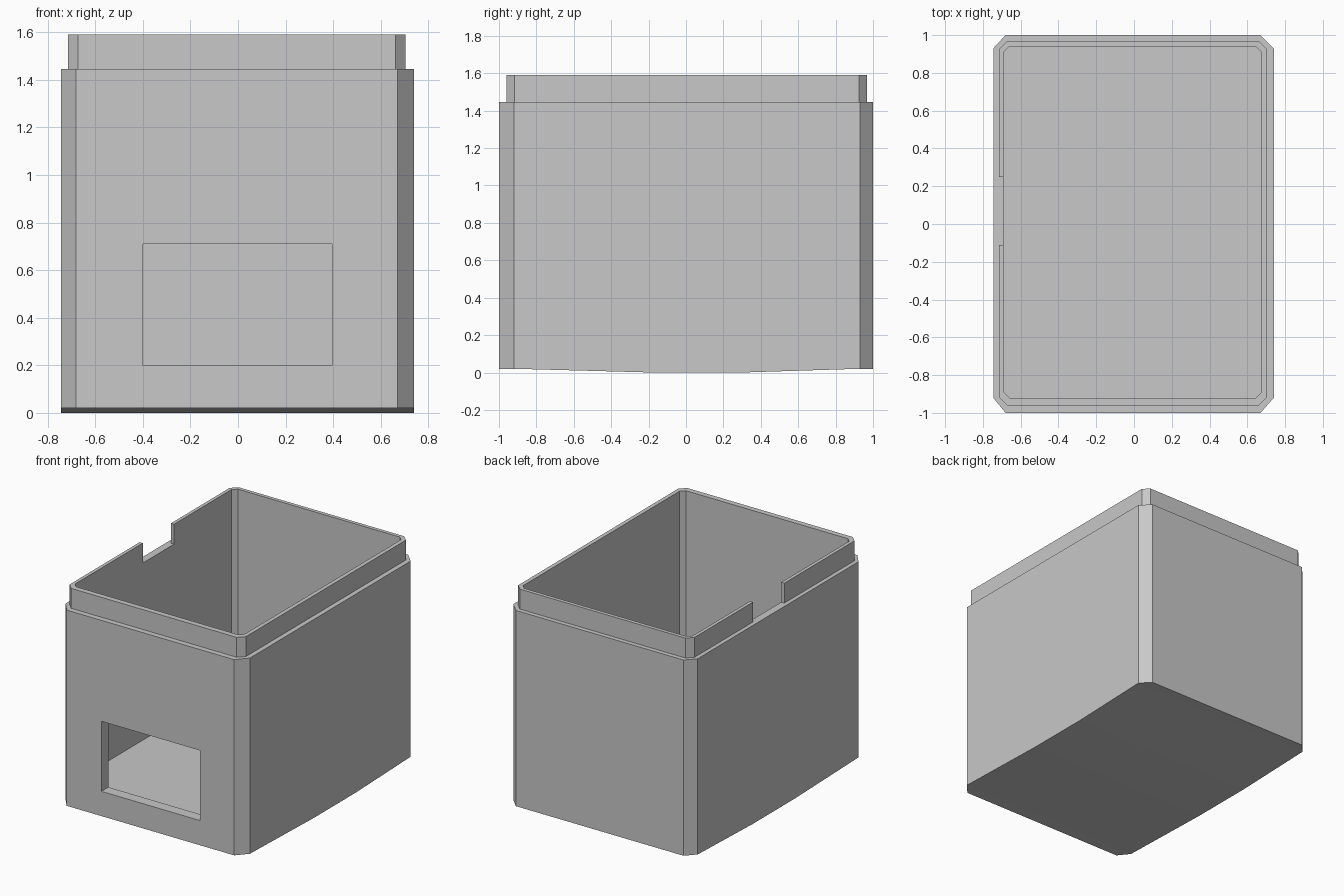
import bpy
import bmesh

cube = bpy.data.objects.get("Cube")
if cube:
    bpy.data.objects.remove(cube, do_unlink=True)

grey = bpy.data.materials.new("light_grey")
grey.use_nodes = True
GREY = (0.58, 0.58, 0.58, 1)
grey.diffuse_color = GREY
grey.node_tree.nodes["Principled BSDF"].inputs["Base Color"].default_value = GREY


def make_object(name, bm):
    bmesh.ops.recalc_face_normals(bm, faces=bm.faces)
    mesh = bpy.data.meshes.new(name)
    bm.to_mesh(mesh)
    bm.free()
    mesh.materials.append(grey)
    obj = bpy.data.objects.new(name, mesh)
    bpy.context.collection.objects.link(obj)
    return obj


def loft(name, stations, top):
    """Solid lofted along y from rectangles (y, x_min, x_max, bottom)."""
    bm = bmesh.new()
    rings = [[bm.verts.new((x, y, z)) for x, z in
              ((x0, low), (x1, low), (x1, top), (x0, top))]
             for y, x0, x1, low in stations]
    for a, b in zip(rings, rings[1:]):
        for i in range(4):
            j = (i + 1) % 4
            bm.faces.new((a[i], a[j], b[j], b[i]))
    bm.faces.new(rings[0])
    bm.faces.new(rings[-1])
    bmesh.ops.dissolve_limit(bm, angle_limit=0.0005,
                             verts=bm.verts, edges=bm.edges)
    return make_object(name, bm)


def cut(target, cutter):
    """Subtract the cutter and remove it."""
    mod = target.modifiers.new("cut", "BOOLEAN")
    mod.operation = "DIFFERENCE"
    mod.solver = "EXACT"
    mod.object = cutter
    cutter.hide_render = True
    bpy.context.view_layer.objects.active = target
    bpy.ops.object.modifier_apply(modifier=mod.name)
    bpy.data.objects.remove(cutter, do_unlink=True)


LEDGE, RIM, FLOOR = 1.445, 1.59, 0.155

# Body with chamfered corners and slightly bowed underside
body = loft("box_body", [
    (-1, -0.68, 0.67, 0.02),
    (-0.92, -0.745, 0.74, 0.02),
    (-0.18, -0.745, 0.74, 0),
    (0.3, -0.745, 0.74, 0),
    (0.93, -0.745, 0.74, 0.02),
    (1, -0.68, 0.67, 0.02)], LEDGE)

# Hollow interior
cut(body, loft("cavity_cutter", [
    (-0.92, -0.66, 0.645, FLOOR),
    (-0.89, -0.69, 0.675, FLOOR),
    (0.91, -0.69, 0.675, FLOOR),
    (0.94, -0.66, 0.645, FLOOR)], 2))

# Rectangular opening in the front wall
cut(body, loft("window_cutter", [
    (-1.2, -0.4, 0.395, 0.2),
    (-0.8, -0.4, 0.395, 0.2)], 0.71))


def lip_path(x0, x1, y0, y1, c):
    """Chamfered outline, open at the notch in the right wall."""
    return [(x0, -0.11), (x0, y0 + c), (x0 + c, y0), (x1 - c, y0), (x1, y0 + c),
            (x1, y1 - c), (x1 - c, y1), (x0 + c, y1), (x0, y1 - c), (x0, 0.25)]


# Raised lip, set in from the body, with a notch
bm = bmesh.new()
outer = lip_path(-0.715, 0.705, -0.96, 0.967, 0.043)
inner = lip_path(-0.69, 0.675, -0.92, 0.94, 0.03)
sections = [[bm.verts.new((p[0], p[1], z)) for p, z in
             ((o, LEDGE), (o, RIM), (i, RIM), (i, LEDGE))]
            for o, i in zip(outer, inner)]
for a, b in zip(sections, sections[1:]):
    for k in range(3):
        bm.faces.new((a[k], a[k + 1], b[k + 1], b[k]))
bm.faces.new(sections[0])
bm.faces.new(sections[-1])
make_object("box_lip", bm)
